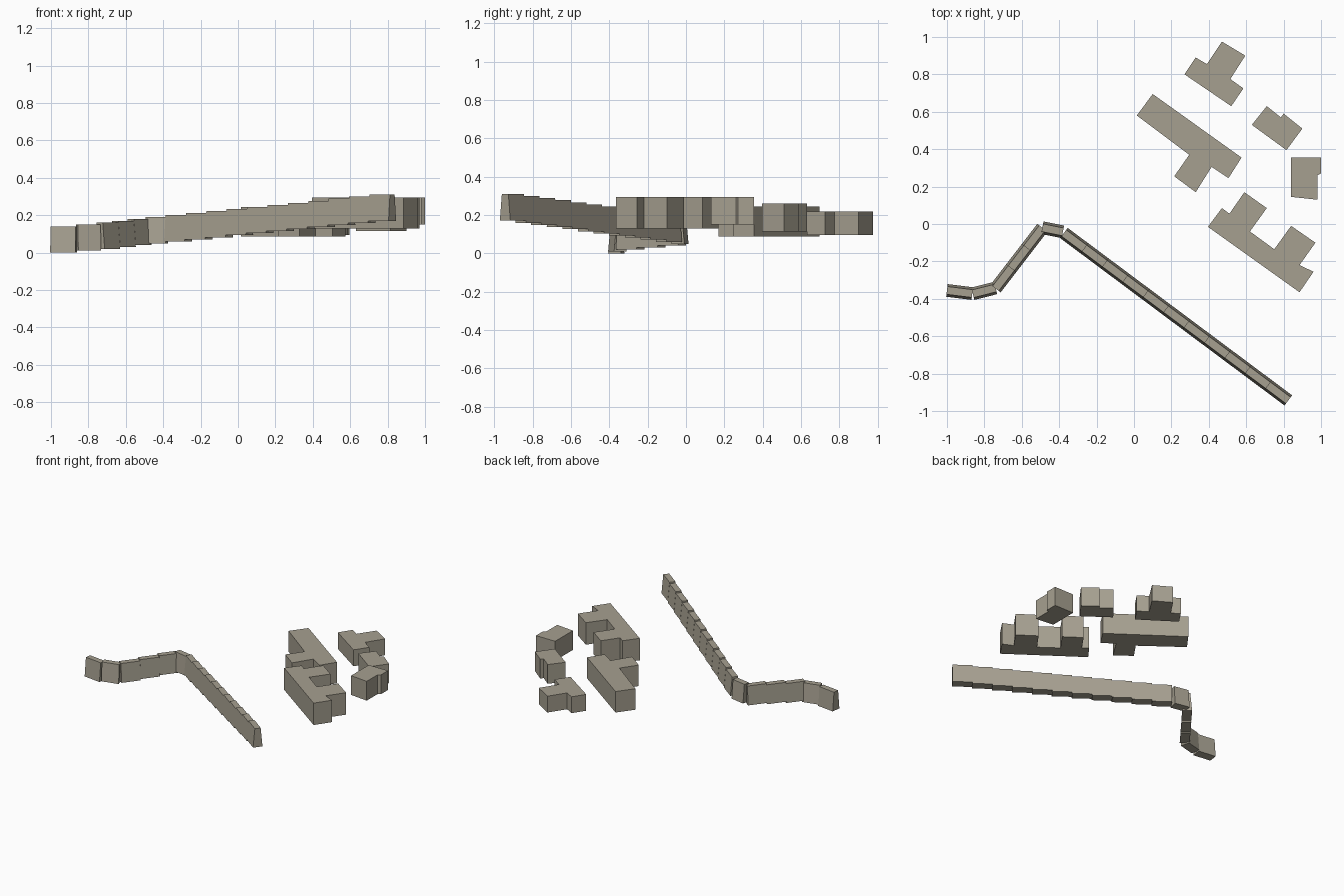
import bpy
import bmesh
from mathutils import Vector

default_cube = bpy.data.objects.get("Cube")
if default_cube:
    bpy.data.objects.remove(default_cube, do_unlink=True)

# One weathered stone colour for everything
stone = bpy.data.materials.new("warm_grey_stone")
stone.use_nodes = True
stone_colour = (0.38, 0.35, 0.28, 1.0)
stone.diffuse_color = stone_colour
stone.node_tree.nodes["Principled BSDF"].inputs["Base Color"].default_value = stone_colour


def finish_object(name, bm):
    """Turn a bmesh into a flat-shaded stone object."""
    bmesh.ops.recalc_face_normals(bm, faces=bm.faces)
    mesh = bpy.data.meshes.new(name)
    bm.to_mesh(mesh)
    bm.free()
    mesh.materials.append(stone)
    obj = bpy.data.objects.new(name, mesh)
    bpy.context.collection.objects.link(obj)
    return obj


def add_building(name, footprint, bottom, top):
    """Extrude a ground plan into a flat-roofed block."""
    bm = bmesh.new()
    floor = bm.faces.new([bm.verts.new((x, y, bottom)) for x, y in footprint])
    result = bmesh.ops.extrude_face_region(bm, geom=[floor], use_keep_orig=True)
    raised = [v for v in result["geom"] if isinstance(v, bmesh.types.BMVert)]
    bmesh.ops.translate(bm, verts=raised, vec=(0, 0, top - bottom))
    finish_object(name, bm)


WALL_HEIGHT = 0.14
BASE_HALF = 0.034
TOP_HALF = 0.021


def add_wall_block(bm, start, end, bottom):
    """Add one straight wall block whose sides lean inwards."""
    side = (end - start).normalized().orthogonal()
    profile = [(-BASE_HALF, bottom), (BASE_HALF, bottom),
               (TOP_HALF, bottom + WALL_HEIGHT), (-TOP_HALF, bottom + WALL_HEIGHT)]
    rings = []
    for point in (start, end):
        ring = []
        for offset, height in profile:
            flat = point + side * offset
            ring.append(bm.verts.new((flat.x, flat.y, height)))
        rings.append(ring)
    near, far = rings
    bm.faces.new(near)
    bm.faces.new(far)
    for i in range(len(profile)):
        j = (i + 1) % len(profile)
        bm.faces.new((near[i], near[j], far[j], far[i]))


def add_wall_run(name, start, end, blocks, bottom, rise):
    """Lay a straight run of blocks that climb the slope in steps."""
    bm = bmesh.new()
    start, end = Vector(start), Vector(end)
    for i in range(blocks):
        add_wall_block(bm, start.lerp(end, i / blocks),
                       start.lerp(end, (i + 1) / blocks), bottom + rise * i)
    finish_object(name, bm)


# Boundary wall, climbing from the low end to the high end
add_wall_run("wall_low_end", (-1, -.355), (-.865, -.372), 1, 0, 0)
add_wall_run("wall_low_bend", (-.862, -.373), (-.74, -.342), 1, .01, 0)
add_wall_run("wall_middle_run", (-.74, -.345), (-.49, -.02), 3, .02, .01)
add_wall_run("wall_upper_bend", (-.49, -.02), (-.38, -.042), 1, .05, 0)
add_wall_run("wall_long_run", (-.375, -.048), (.825, -.943), 11, .06, .011)

# Long block with a wing towards the wall
add_building("long_block", [
    (.015, .58), (.1, .695), (.575, .355), (.505, .245),
    (.415, .305), (.33, .17), (.215, .255), (.295, .37)], .087, .245)

# Block with two rear wings
add_building("two_wing_block", [
    (.395, -.015), (.47, .085), (.51, .055), (.59, .17),
    (.71, .085), (.62, -.04), (.75, -.135), (.84, -.01),
    (.97, -.1), (.885, -.22), (.96, -.255), (.885, -.365)], .13, .295)

# Rear block with a single back wing
add_building("rear_block", [
    (.27, .8), (.33, .89), (.39, .855), (.47, .975),
    (.595, .9), (.515, .775), (.585, .725), (.52, .63)], .095, .218)

# Small detached blocks
add_building("small_rear_block", [
    (.63, .53), (.71, .63), (.785, .57),
    (.8, .59), (.9, .51), (.815, .395)], .115, .26)
add_building("small_side_block", [
    (.84, .355), (1, .355), (1, .27),
    (.98, .26), (.98, .13), (.84, .145)], .15, .295)
